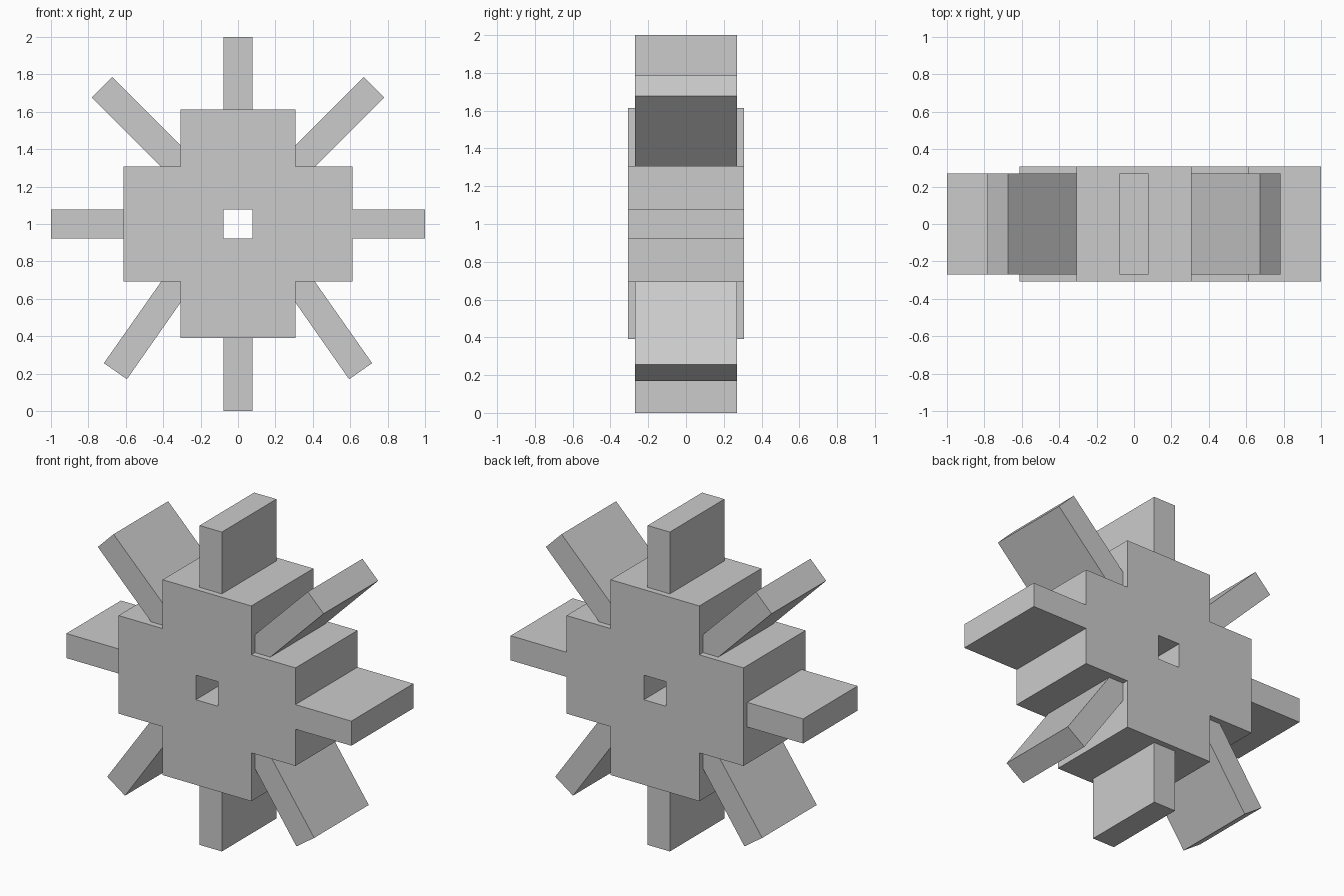
import bpy, bmesh

if "Cube" in bpy.data.objects:
    bpy.data.objects.remove(bpy.data.objects["Cube"])

HUB_Y, PADDLE_Y = 0.307, 0.27   # half depths
A, B, H = 0.307, 0.613, 0.077   # hub inner / outer half width, paddle half thickness
CZ = 1.0                        # axle height


def prism(name, profile, half_depth):
    """Extrude an (x, z) outline along y, symmetric about y = 0."""
    bm = bmesh.new()
    face = bm.faces.new([bm.verts.new((x, -half_depth, z)) for x, z in profile])
    ext = bmesh.ops.extrude_face_region(bm, geom=[face])
    moved = [v for v in ext["geom"] if isinstance(v, bmesh.types.BMVert)]
    bmesh.ops.translate(bm, verts=moved, vec=(0, 2 * half_depth, 0))
    bmesh.ops.recalc_face_normals(bm, faces=bm.faces)
    mesh = bpy.data.meshes.new(name)
    bm.to_mesh(mesh)
    bm.free()
    obj = bpy.data.objects.new(name, mesh)
    bpy.context.collection.objects.link(obj)
    return obj


def rect(x0, x1, z0, z1):
    return [(x0, z0), (x1, z0), (x1, z1), (x0, z1)]


# Cross-shaped hub, with the full-depth right paddle in one piece
hub = prism("hub_with_right_paddle", [
    (-A, CZ - B + 0.003), (A, CZ - B + 0.003), (A, CZ - A), (B, CZ - A),
    (B, CZ - H), (1, CZ - H), (1, CZ + H), (B, CZ + H),
    (B, CZ + A), (A, CZ + A), (A, CZ + B), (-A, CZ + B),
    (-A, CZ + A), (-B, CZ + A), (-B, CZ - A), (-A, CZ - A)], HUB_Y)

# Square axle hole
cutter = prism("axle_hole_cutter", rect(-H, H, CZ - H, CZ + H), 0.5)
cutter.hide_render = True
cutter.hide_set(True)
cut = hub.modifiers.new("axle_hole", 'BOOLEAN')
cut.operation = 'DIFFERENCE'
cut.solver = 'EXACT'
cut.object = cutter

# Straight paddles
prism("top_paddle", rect(-H, H, CZ + B, 2), PADDLE_Y)
prism("bottom_paddle", rect(-H, H, 0, CZ - B + 0.003), PADDLE_Y)
prism("left_paddle", rect(-1, -B, CZ - H, CZ + H), PADDLE_Y)

# Diagonal paddles wedged into the hub's notches, mirrored left and right
upper = [(A, CZ + A), (0.413, CZ + A), (0.782, 1.677), (0.673, 1.786), (A, 1.42)]
lower = [(A, CZ - A), (0.41, CZ - A), (0.717, 0.256), (0.594, 0.17), (A, 0.58)]
for side, sign in (("right", 1), ("left", -1)):
    for level, outline in (("upper", upper), ("lower", lower)):
        prism(f"{level}_{side}_paddle", [(sign * x, z) for x, z in outline], PADDLE_Y)
